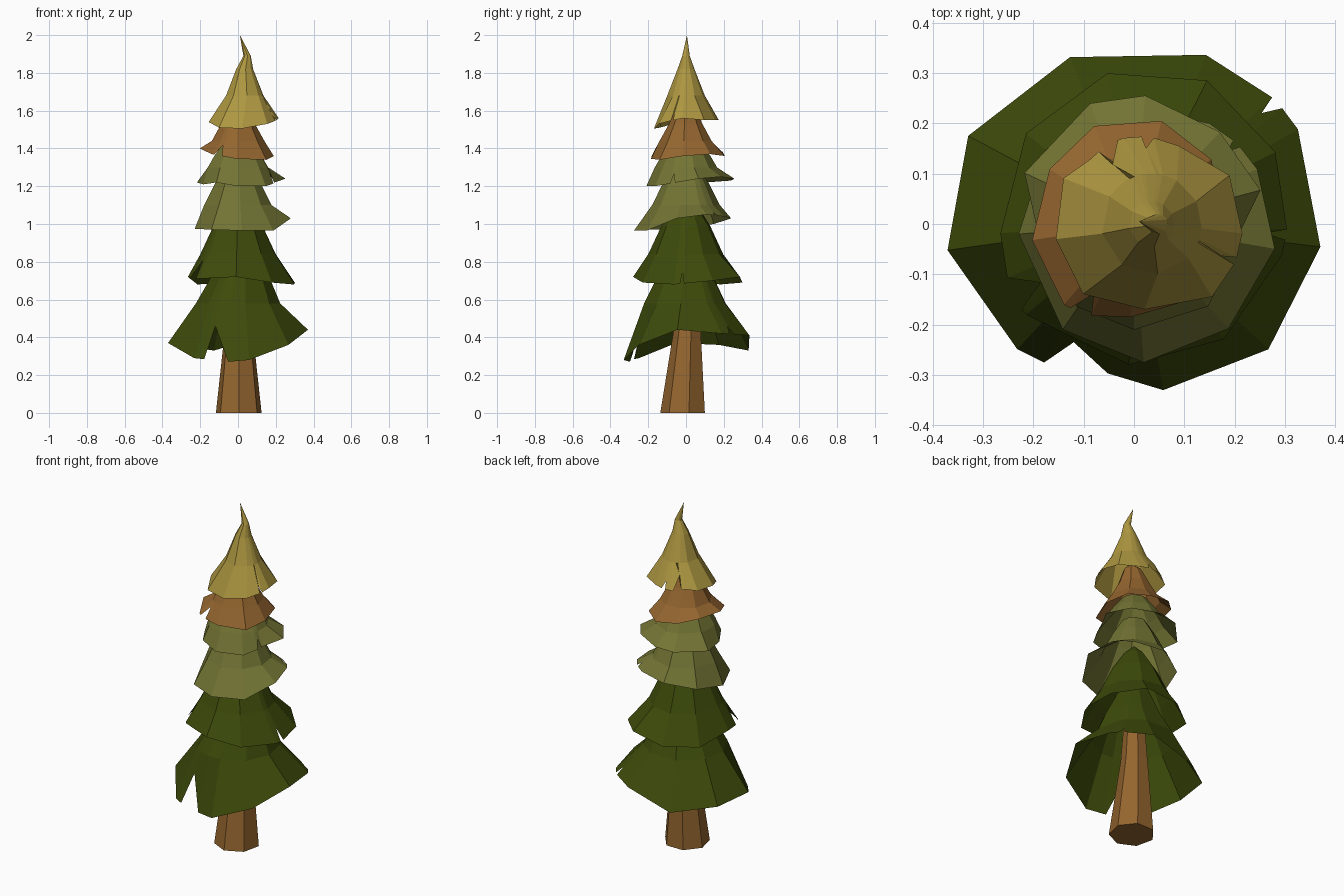
import bpy
from math import sin, cos, radians

if "Cube" in bpy.data.objects:
    bpy.data.objects.remove(bpy.data.objects["Cube"])


def material(name, rgb):
    m = bpy.data.materials.new(name)
    m.diffuse_color = (*rgb, 1)
    m.use_nodes = True
    m.node_tree.nodes["Principled BSDF"].inputs["Base Color"].default_value = m.diffuse_color
    return m


brown = material("bark_brown", (0.295, 0.130, 0.028))
green = material("dark_green", (0.046, 0.069, 0.003))
olive = material("olive_green", (0.17, 0.175, 0.034))
gold = material("pale_gold", (0.42, 0.31, 0.052))


def make_object(name, verts, faces, mat):
    me = bpy.data.meshes.new(name)
    me.from_pydata(verts, [], faces)
    me.materials.append(mat)
    ob = bpy.data.objects.new(name, me)
    bpy.context.collection.objects.link(ob)
    return ob


def polar(a, r, z, cx=0.0, cy=0.0):
    return (cx + r * cos(radians(a)), cy + r * sin(radians(a)), z)


def loft(rings):
    """Quads between equal rings running upward, outward facing."""
    n = len(rings[0])
    verts = [v for ring in rings for v in ring]
    faces = [(k * n + i, k * n + (i + 1) % n, (k + 1) * n + (i + 1) % n, (k + 1) * n + i)
             for k in range(len(rings) - 1) for i in range(n)]
    return verts, faces


def sample(rim, a):
    """Radius and height of the rim at angle a."""
    pts = sorted((p[0] % 360, p[1], p[2]) for p in rim)
    a %= 360
    pts = [(pts[-1][0] - 360, *pts[-1][1:])] + pts + [(pts[0][0] + 360, *pts[0][1:])]
    for p, q in zip(pts, pts[1:]):
        if p[0] <= a <= q[0]:
            t = (a - p[0]) / (q[0] - p[0])
            return p[1] + t * (q[1] - p[1]), p[2] + t * (q[2] - p[2])


def skirt(name, mat, rim, rings, notches, tip):
    """Hollow drooping branch layer: ragged rim, slits, rings up to a tip.
    rim: (angle, radius, z); rings: (radius, z, cx);
    notches: (angle, depth, width before, width after)"""
    turn = lambda a, b: (a - b + 180) % 360 - 180
    edge = [(p[0] % 360, p[1], p[2]) for p in rim
            if all(not -n[2] - 2 < turn(p[0], n[0]) < n[3] + 2 for n in notches)]
    r1, z1 = rings[0][:2]
    for a, depth, before, after in notches:
        for d in (-before, 0, after):
            r, z = sample(rim, a + d)
            t = depth if d == 0 else 0
            edge.append(((a + d) % 360, r + t * (r1 - r), z + t * (z1 - z)))
    edge.sort()
    levels = [[polar(*p) for p in edge]]
    for r, z, cx in rings:
        levels.append([polar(p[0], r, z, cx) for p in edge])
    verts, faces = loft(levels)
    n, top = len(edge), len(verts) - len(edge)
    verts.append(tip)
    faces += [(top + i, top + (i + 1) % n, len(verts) - 1) for i in range(n)]
    return make_object(name, verts, faces, mat)


# Trunk: tapered seven-sided post
sides = 7
trunk_rings = [[polar(i * 360 / sides + 270, r, z, 0.004, cy) for i in range(sides)]
               for r, z, cy in ((0.124, 0, -0.012), (0.075, 0.44, 0.01), (0.05, 0.78, 0.01))]
v, f = loft(trunk_rings)
f += [tuple(reversed(range(sides))), tuple(range(2 * sides, 3 * sides))]
make_object("trunk", v, f, brown)

# Lowest, widest branch layer
skirt("branches_1", green,
      [(-7, .373, .44), (30, .376, .42), (67, .365, .41), (111, .355, .33), (152, .373, .36),
       (188, .374, .37), (227, .34, .29), (261, .30, .27), (280, .335, .28), (317, .365, .36)],
      [(.225, .58, 0), (.165, .70, .01), (.08, .88, 0)],
      [(41, .25, 3, 1.5), (243, .6, 6, 17)], (0, 0, .95))

# Second green layer
skirt("branches_2", green,
      [(-12, .30, .68), (27, .315, .70), (63, .32, .72), (100, .304, .69), (140, .28, .68),
       (184, .266, .72), (220, .28, .71), (268, .28, .72), (308, .29, .69)],
      [(.20, .84, 0), (.13, .99, 0), (.06, 1.1, 0)],
      [(212, .75, 9, 5), (-4, .4, 2, 2)], (0, 0, 1.16))

# Two olive layers
skirt("branches_3", olive,
      [(-10, .284, 1.03), (24, .268, 1.05), (53, .25, 1.04), (95, .24, 1.03), (140, .23, 1.0),
       (185, .23, .975), (236, .253, .97), (274, .276, .965), (312, .28, .965)],
      [(.18, 1.10, 0), (.125, 1.21, 0), (.07, 1.3, 0)], [(38, .3, 2, 2)], (0, 0, 1.34))
skirt("branches_4", olive,
      [(-15, .20, 1.22), (15, .26, 1.24), (47, .25, 1.25), (85, .256, 1.24), (110, .255, 1.23),
       (155, .24, 1.22), (195, .19, 1.21), (235, .20, 1.22), (270, .21, 1.20), (312, .22, 1.20)],
      [(.165, 1.30, 0), (.13, 1.36, 0), (.07, 1.44, 0)], [(-20, .6, 4, 3)], (0, 0, 1.48))

# Brown layer
skirt("branches_5", brown,
      [(-5, .19, 1.36), (40, .20, 1.37), (75, .212, 1.36), (112, .21, 1.38), (147, .20, 1.40),
       (189, .205, 1.40), (229, .212, 1.37), (268, .185, 1.345), (317, .205, 1.34)],
      [(.14, 1.44, 0), (.09, 1.53, 0), (.05, 1.62, .01)], [(240, .7, 7, 5)], (.02, 0, 1.66))

# Gold crown with its bent tip
skirt("crown", gold,
      [(-5, .216, 1.56), (27, .213, 1.55), (60, .179, 1.55), (97, .172, 1.55), (124, .155, 1.56),
       (147, .167, 1.55), (191, .158, 1.54), (234, .172, 1.51), (277, .171, 1.505), (317, .212, 1.53)],
      [(.10, 1.68, .035), (.045, 1.82, .035), (.02, 1.89, .048)],
      [(110, .6, 9, 6), (81, .3, 4, 4), (-20, .25, 2, 2)], (.01, .005, 2.0))
